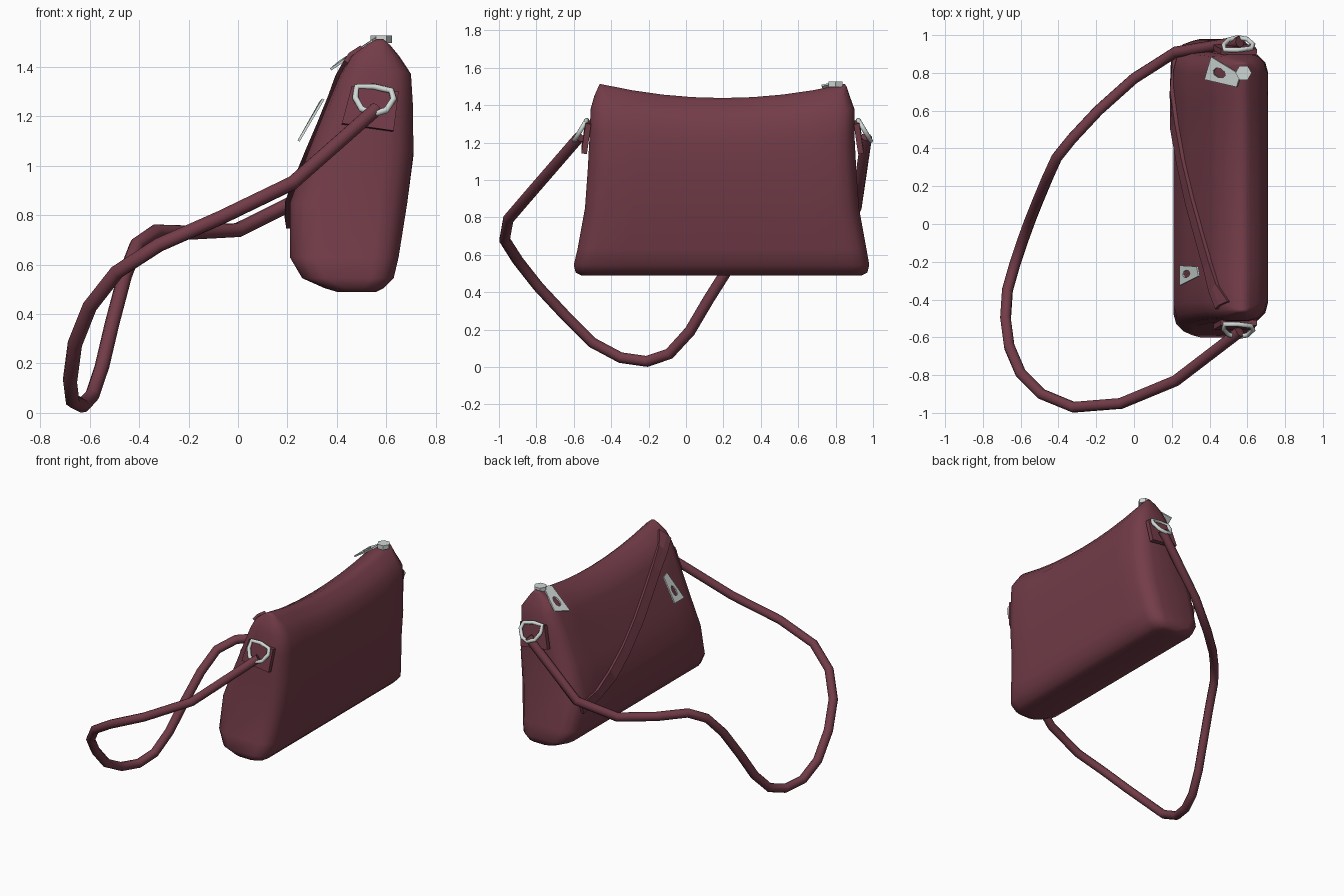
import bpy
import math
from mathutils import Vector
from mathutils.bvhtree import BVHTree

if "Cube" in bpy.data.objects:
    bpy.data.objects.remove(bpy.data.objects["Cube"])

MID_Y = 0.195  # the bag is symmetric about this plane


def material(name, color):
    m = bpy.data.materials.new(name)
    m.diffuse_color = color
    m.use_nodes = True
    m.node_tree.nodes["Principled BSDF"].inputs["Base Color"].default_value = m.diffuse_color
    return m


leather = material("leather", (0.17, 0.045, 0.065, 1))
metal = material("metal", (0.62, 0.68, 0.66, 1))


def mesh_object(name, verts, faces, mat, smooth=False, thickness=0):
    me = bpy.data.meshes.new(name)
    me.from_pydata(verts, [], faces)
    me.materials.append(mat)
    ob = bpy.data.objects.new(name, me)
    bpy.context.collection.objects.link(ob)
    for p in me.polygons:
        p.use_smooth = smooth
    if thickness:
        s = ob.modifiers.new("thickness", "SOLIDIFY")
        s.thickness = thickness
        s.offset = 0
    return ob


def tube(name, pts, radius, mat, closed=False):
    cu = bpy.data.curves.new(name, "CURVE")
    cu.dimensions = "3D"
    cu.bevel_depth = radius
    cu.bevel_resolution = 2
    cu.use_fill_caps = True
    sp = cu.splines.new("POLY")
    sp.points.add(len(pts) - 1)
    for p, co in zip(sp.points, pts):
        p.co = (*co, 1)
    sp.use_cyclic_u = closed
    cu.materials.append(mat)
    ob = bpy.data.objects.new(name, cu)
    bpy.context.collection.objects.link(ob)
    return ob


# Bag body: rounded rectangles lofted upward, z, x0, x1, y0, y1, corner radius
LEVELS = [
    (0.49, 0.40, 0.56, -0.56, 0.94, 0.06),
    (0.505, 0.35, 0.59, -0.59, 0.97, 0.08),
    (0.545, 0.26, 0.63, -0.60, 0.98, 0.09),
    (0.63, 0.21, 0.65, -0.58, 0.965, 0.10),
    (0.85, 0.21, 0.685, -0.54, 0.925, 0.11),
    (1.06, 0.285, 0.71, -0.525, 0.91, 0.11),
    (1.25, 0.36, 0.708, -0.515, 0.90, 0.10),
    (1.38, 0.415, 0.70, -0.51, 0.90, 0.09),
    (1.45, 0.455, 0.655, -0.49, 0.875, 0.07),
    (1.495, 0.52, 0.615, -0.47, 0.86, 0.03),
    (1.515, 0.56, 0.59, -0.46, 0.85, 0.01),
]


def half_outline(w, y0, y1, r):
    arc = [(w - r + r * math.sin(a), r * (1 - math.cos(a)))
           for a in (k * math.pi / 6 for k in range(4))]
    side = [(w, y0 + r + (y1 - y0 - 2 * r) * k / 8) for k in range(1, 8)]
    return ([(h, y0 + d) for h, d in arc] + side +
            [(h, y1 - d) for h, d in reversed(arc)])


verts, faces = [], []
for z, x0, x1, y0, y1, r in LEVELS:
    cx = (x0 + x1) / 2
    half = half_outline((x1 - x0) / 2, y0, y1, r)
    ring = [(cx + h, y) for h, y in half] + [(cx - h, y) for h, y in reversed(half)]
    for x, y in ring:
        sag = 0.075 * max(0, 1 - ((y - MID_Y) / 0.66) ** 2) * max(0, (z - 0.9) / 0.6)
        verts.append((x, y, z - sag))
n = len(ring)
for l in range(len(LEVELS) - 1):
    for i in range(n):
        j = (i + 1) % n
        faces.append((l * n + i, l * n + j, (l + 1) * n + j, (l + 1) * n + i))
top = (len(LEVELS) - 1) * n
for i in range(n // 2 - 1):
    a, b, c, d = i, i + 1, n - 2 - i, n - 1 - i
    faces.append((d, c, b, a))
    faces.append((top + a, top + b, top + c, top + d))
mesh_object("bag_body", verts, faces, leather, smooth=True)
bvh = BVHTree.FromPolygons([Vector(v) for v in verts], faces)

# Diagonal zip flap laid on the slanted face
PATH = [(0.87, 0.78), (0.7, 0.82), (0.52, 0.885), (0.33, 0.97), (0.12, 1.085),
        (-0.06, 1.2), (-0.22, 1.31), (-0.34, 1.39), (-0.43, 1.45)]
verts, faces = [], []
for i, (y, z) in enumerate(PATH):
    a, b = PATH[max(i - 1, 0)], PATH[min(i + 1, len(PATH) - 1)]
    t = Vector((b[0] - a[0], b[1] - a[1])).normalized()
    for s in (-0.035, 0, 0.035):
        py, pz = y - t.y * s, z + t.x * s
        hit = bvh.ray_cast(Vector((-1, py, pz)), Vector((1, 0, 0)))[0]
        verts.append(((hit.x if hit else 0.45) - 0.01, py, pz))
for i in range(len(PATH) - 1):
    for k in (0, 1):
        v = 3 * i + k
        faces.append((v, v + 1, v + 4, v + 3))
mesh_object("zip_flap", verts, faces, leather, thickness=0.022)

# Carrying strap
tube("strap", [
    (0.56, -0.57, 1.23), (0.22, -0.83, 0.93), (-0.07, -0.95, 0.79), (-0.32, -0.97, 0.68),
    (-0.49, -0.90, 0.57), (-0.60, -0.79, 0.43), (-0.66, -0.65, 0.28), (-0.68, -0.50, 0.13),
    (-0.67, -0.35, 0.05), (-0.63, -0.21, 0.03), (-0.59, -0.09, 0.07), (-0.55, 0.02, 0.19),
    (-0.51, 0.12, 0.36), (-0.46, 0.24, 0.55), (-0.41, 0.35, 0.68), (-0.33, 0.45, 0.735),
    (-0.19, 0.60, 0.73), (0.0, 0.77, 0.74), (0.22, 0.91, 0.85), (0.56, 0.965, 1.23)],
    0.03, leather)

# D-rings and leather tabs at both ends
RING = [(0.48, 1.32), (0.55, 1.32), (0.62, 1.305), (0.63, 1.27),
        (0.60, 1.225), (0.55, 1.21), (0.50, 1.23), (0.475, 1.275)]
TAB = [(0.46, -0.522, 1.32), (0.65, -0.522, 1.30), (0.63, -0.545, 1.14), (0.42, -0.545, 1.17)]
for end in ("front", "back"):
    flip = (lambda y: y) if end == "front" else (lambda y: 2 * MID_Y - y)
    tube(end + "_d_ring", [(x, flip(-0.525 - (1.33 - z) * 0.6), z) for x, z in RING],
         0.013, metal, closed=True)
    mesh_object(end + "_tab", [(x, flip(y), z) for x, y, z in TAB], [(0, 1, 2, 3)],
                leather, thickness=0.03)


# Zip pulls: tapered plates with a hole near the wide end
def pull(name, wide_a, wide_b, narrow_a, narrow_b):
    wa, wb, na, nb = map(Vector, (wide_a, wide_b, narrow_a, narrow_b))

    def at(s, t):
        return wa.lerp(wb, t).lerp(na.lerp(nb, t), s)
    outer = [at(s, t) for s, t in ((1, .5), (1, 1), (.4, 1), (0, 1),
                                   (0, .5), (0, 0), (.4, 0), (1, 0))]
    inner = [at(.38 + .2 * math.cos(k * math.pi / 4), .5 + .24 * math.sin(k * math.pi / 4))
             for k in range(8)]
    fs = [(k, (k + 1) % 8, 8 + (k + 1) % 8, 8 + k) for k in range(8)]
    mesh_object(name, outer + inner, fs, metal, thickness=0.01)


pull("top_zip_pull", (0.41, 0.885, 1.42), (0.375, 0.765, 1.39),
     (0.565, 0.79, 1.52), (0.545, 0.725, 1.505))
pull("flap_zip_pull", (0.245, -0.22, 1.10), (0.245, -0.325, 1.10),
     (0.335, -0.225, 1.26), (0.345, -0.275, 1.27))

# Hexagonal zip slider on the top edge
bpy.ops.mesh.primitive_cylinder_add(vertices=6, radius=0.043, depth=0.03,
                                    location=(0.58, 0.8, 1.512), rotation=(0, 0, math.pi / 6))
slider = bpy.context.object
slider.name = "zip_slider"
slider.data.materials.append(metal)
